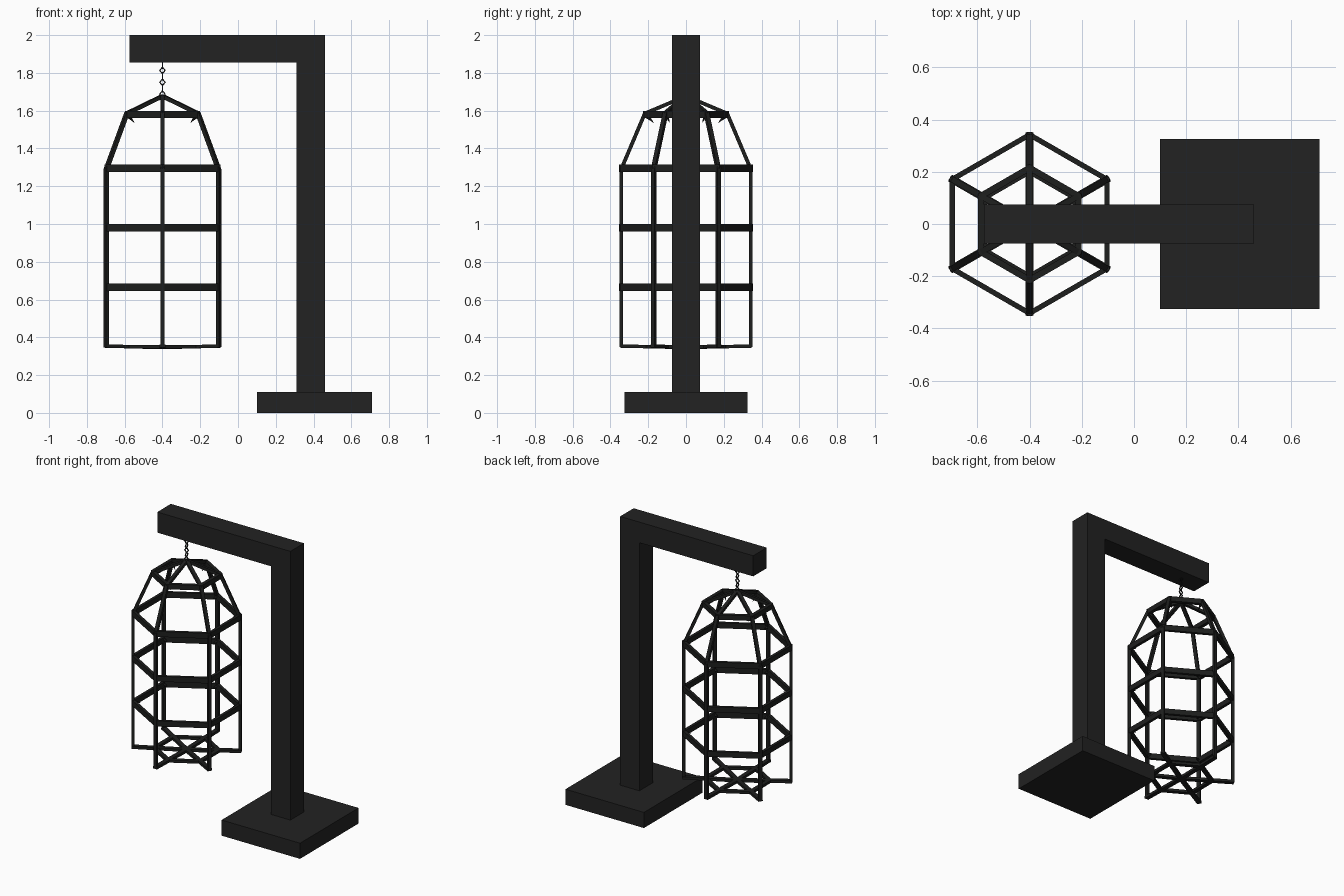
import bpy, bmesh, math
from mathutils import Vector, Matrix

if "Cube" in bpy.data.objects:
    bpy.data.objects.remove(bpy.data.objects["Cube"])

CX = -0.40                      # cage axis
UP = Vector((0, 0, 1))


def material(name, rgb):
    m = bpy.data.materials.new(name)
    m.diffuse_color = (*rgb, 1)
    m.use_nodes = True
    m.node_tree.nodes["Principled BSDF"].inputs["Base Color"].default_value = m.diffuse_color
    return m


STAND = material("charcoal", (0.016, 0.016, 0.016))
IRON = material("black iron", (0.0125, 0.0130, 0.0125))


def finish(bm, name, mat):
    bmesh.ops.recalc_face_normals(bm, faces=bm.faces)
    me = bpy.data.meshes.new(name)
    bm.to_mesh(me)
    bm.free()
    me.materials.append(mat)
    ob = bpy.data.objects.new(name, me)
    bpy.context.collection.objects.link(ob)
    return ob


def block(name, x0, x1, half_y, z0, z1):
    bm = bmesh.new()
    mat = Matrix.Translation(((x0 + x1) / 2, 0, (z0 + z1) / 2)) @ Matrix.Diagonal((x1 - x0, 2 * half_y, z1 - z0, 1))
    bmesh.ops.create_cube(bm, size=1, matrix=mat)
    return finish(bm, name, STAND)


def corner(i, r, z):
    """Point on the cage's six-sided plan."""
    a = math.radians(90 + 60 * i)
    return Vector((CX + r * math.cos(a), r * math.sin(a), z))


def sweep(bm, pts, width, depth, side, closed=False):
    """Mitred rectangular bar along pts; side(i) gives its width axis."""
    rings = []
    n = len(pts)
    for i, p in enumerate(pts):
        a = pts[i - 1] if (i or closed) else p
        b = pts[(i + 1) % n] if (i < n - 1 or closed) else p
        d0 = (p - a).normalized() if p != a else (b - p).normalized()
        d1 = (b - p).normalized() if p != b else d0
        t = (d0 + d1).normalized()
        s = side(i)
        k = s.cross(t).normalized() / max(0.5, t.dot(d1))
        rings.append([bm.verts.new(p + s * width / 2 * u + k * depth / 2 * v)
                      for u, v in ((1, 1), (-1, 1), (-1, -1), (1, -1))])
    for i in range(n if closed else n - 1):
        r0, r1 = rings[i], rings[(i + 1) % n]
        for j in range(4):
            bm.faces.new((r0[j], r0[(j + 1) % 4], r1[(j + 1) % 4], r1[j]))
    if not closed:
        bm.faces.new(rings[0])
        bm.faces.new(rings[-1])


def hoop(bm, r, z, height, depth):
    sweep(bm, [corner(i, r, z) for i in range(6)], height, depth, lambda i: UP, True)


# gallows stand
block("base", 0.10, 0.71, 0.325, 0, 0.11)
block("post", 0.31, 0.46, 0.075, 0.11, 2.0)
block("arm", -0.575, 0.31, 0.075, 1.855, 2.0)

# upright bars bending over into the dome
bm = bmesh.new()
for i in range(6):
    tangent = UP.cross(corner(i, 1, 0) - Vector((CX, 0, 0))).normalized()
    path = [corner(i, r, z) for r, z in ((0.343, 0.35), (0.343, 1.29), (0.218, 1.585), (0.0, 1.677))]
    sweep(bm, path, 0.023, 0.02, lambda k: tangent)
finish(bm, "cage_bars", IRON)

# hoops
bm = bmesh.new()
for z in (0.665, 0.98, 1.295):
    hoop(bm, 0.342, z, 0.038, 0.02)
hoop(bm, 0.215, 1.58, 0.035, 0.024)
finish(bm, "cage_hoops", IRON)

# small barbs inside the hoop corners
bm = bmesh.new()
for r, z, drop in ((0.335, 0.665, 0), (0.335, 0.98, 0), (0.335, 1.295, 0), (0.21, 1.575, 0.04)):
    for i in range(6):
        a, b = corner(i, r, z), corner(i, r - 0.04, z - drop)
        d = b - a
        bmesh.ops.create_cone(bm, segments=4, radius1=0.014, radius2=0, depth=d.length, cap_ends=True,
                              matrix=Matrix.Translation((a + b) / 2) @ d.to_track_quat('Z', 'Y').to_matrix().to_4x4())
finish(bm, "cage_barbs", IRON)

# floor: six spokes and an inner hoop
bm = bmesh.new()
for i in range(6):
    tangent = UP.cross(corner(i, 1, 0) - Vector((CX, 0, 0))).normalized()
    sweep(bm, [corner(i, 0.35, 0.354), corner(i, 0, 0.346)], 0.03, 0.018, lambda k: tangent)
hoop(bm, 0.205, 0.35, 0.018, 0.028)
finish(bm, "cage_floor", IRON)

# chain of diamond links, alternately turned
bm = bmesh.new()
LINKS = 6
step = (1.86 - 1.672) / LINKS
for i in range(LINKS):
    z = 1.672 + step * (i + 0.5)
    across = Vector((1, 0, 0)) if i % 2 == 0 else Vector((0, 1, 0))
    axis = UP.cross(across)
    h = step * 0.58
    c = Vector((CX, 0, z))
    sweep(bm, [c + UP * h, c + across * 0.014, c - UP * h, c - across * 0.014], 0.006, 0.006, lambda k: axis, True)
finish(bm, "chain", IRON)
